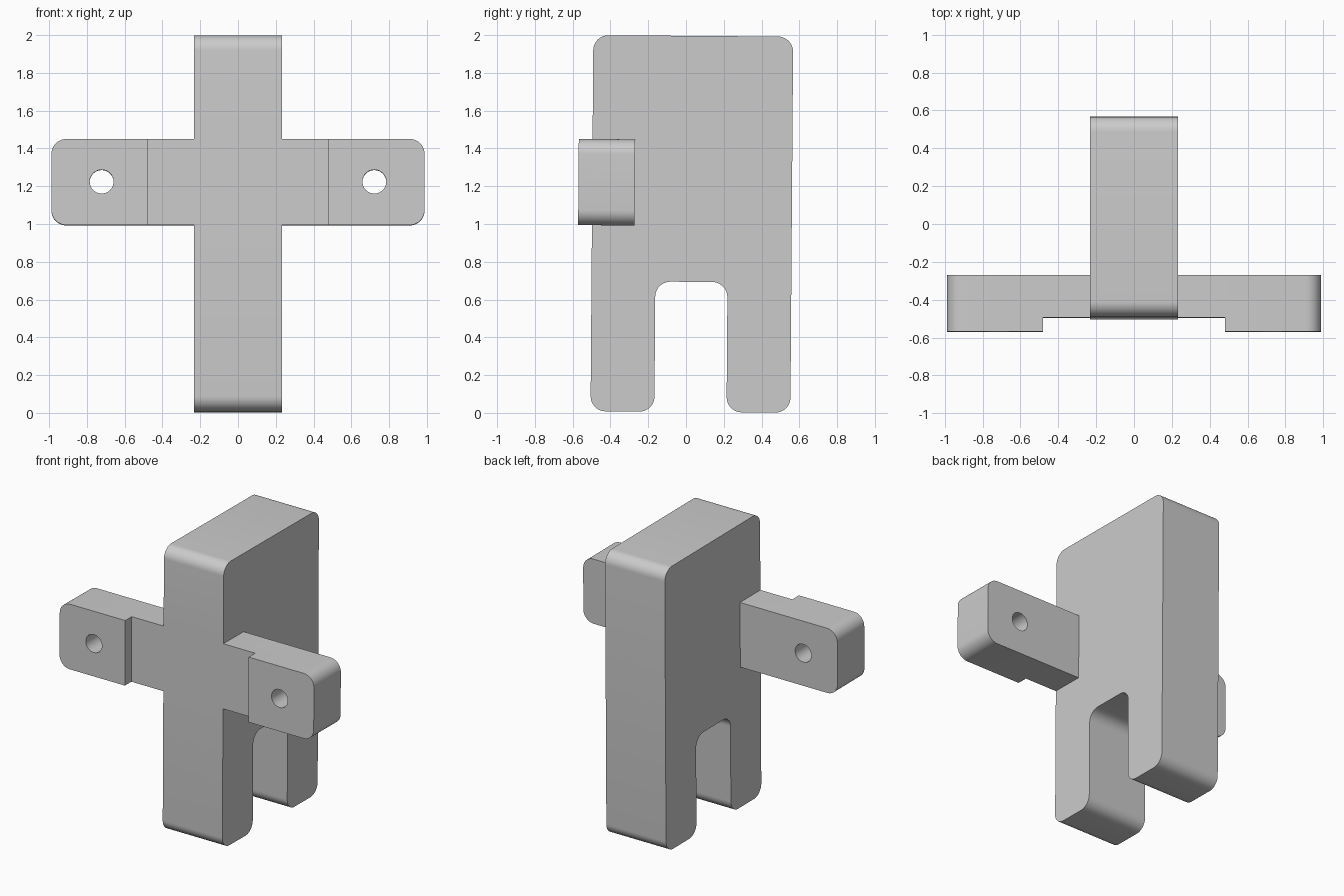
import bpy, bmesh, math
from mathutils import Matrix, Vector

cube = bpy.data.objects.get("Cube")
if cube:
    bpy.data.objects.remove(cube, do_unlink=True)

mat = bpy.data.materials.new("plain_grey")
mat.use_nodes = True
GREY = (0.6, 0.6, 0.6, 1)
mat.diffuse_color = GREY
mat.node_tree.nodes["Principled BSDF"].inputs["Base Color"].default_value = GREY


def rounded(corners, radius, steps=10):
    """Outline with every corner replaced by a tangent arc."""
    out = []
    pts = [Vector(c) for c in corners]
    for i, p in enumerate(pts):
        a = (pts[i - 1] - p).normalized()
        b = (pts[(i + 1) % len(pts)] - p).normalized()
        centre = p + (a + b) * radius
        for k in range(steps + 1):
            t = k / steps * math.pi / 2
            out.append(centre - b * radius * math.cos(t) - a * radius * math.sin(t))
    return out


def prism(name, outline, axis, lo, hi):
    """Extrude a 2D outline along x (outline is y, z) or y (outline is x, z)."""
    bm = bmesh.new()
    place = (lambda p: (lo, p[0], p[1])) if axis == "x" else (lambda p: (p[0], lo, p[1]))
    face = bm.faces.new([bm.verts.new(place(p)) for p in outline])
    ext = bmesh.ops.extrude_face_region(bm, geom=[face])
    verts = [g for g in ext["geom"] if isinstance(g, bmesh.types.BMVert)]
    shift = Vector((hi - lo, 0, 0)) if axis == "x" else Vector((0, hi - lo, 0))
    bmesh.ops.translate(bm, verts=verts, vec=shift)
    bmesh.ops.recalc_face_normals(bm, faces=bm.faces)
    mesh = bpy.data.meshes.new(name)
    bm.to_mesh(mesh)
    bm.free()
    mesh.materials.append(mat)
    obj = bpy.data.objects.new(name, mesh)
    bpy.context.collection.objects.link(obj)
    return obj


def combine(target, other, operation):
    """Apply a boolean and remove the second object."""
    mod = target.modifiers.new(operation.lower(), "BOOLEAN")
    mod.operation, mod.object, mod.solver = operation, other, "EXACT"
    bpy.ops.object.select_all(action="DESELECT")
    bpy.context.view_layer.objects.active = target
    target.select_set(True)
    bpy.ops.object.modifier_apply(modifier=mod.name)
    bpy.data.objects.remove(other, do_unlink=True)


FRONT, BACK, LOW, HIGH = -0.498, 0.56, 0.005, 1.996
SLOT = (-0.16, 0.222, 0.694)
ARM_LOW, ARM_HIGH = 0.99, 1.446

# Upright slab with two legs
body = prism("bracket_body", rounded([
    (FRONT, LOW), (SLOT[0], LOW), (SLOT[0], SLOT[2]), (SLOT[1], SLOT[2]),
    (SLOT[1], LOW), (BACK, LOW), (BACK, HIGH), (FRONT, HIGH)], 0.08),
    "x", -0.232, 0.232)

# Cross bar with rounded ends
bar = prism("cross_bar", rounded([
    (-0.988, ARM_LOW), (0.988, ARM_LOW), (0.988, ARM_HIGH), (-0.988, ARM_HIGH)], 0.08),
    "y", -0.571, -0.272)

# Recess between the raised end pads
recess = prism("recess_cutter", [(-0.48, 0.8), (0.48, 0.8), (0.48, 1.6), (-0.48, 1.6)],
               "y", -0.8, FRONT)
combine(bar, recess, "DIFFERENCE")

# Screw holes
for side in (-1, 1):
    circle = [(side * 0.722 + 0.063 * math.cos(k * math.tau / 40),
               1.22 + 0.063 * math.sin(k * math.tau / 40)) for k in range(40)]
    combine(bar, prism("hole_cutter", circle, "y", -0.8, 0), "DIFFERENCE")

combine(body, bar, "UNION")

# Slight backward lean of the whole piece
pivot = Matrix.Translation((0, 0, 1))
body.data.transform(pivot @ Matrix.Rotation(-0.0075, 4, "X") @ pivot.inverted())

body.select_set(True)
bpy.context.view_layer.objects.active = body
bpy.ops.object.shade_smooth_by_angle(angle=math.radians(30))
